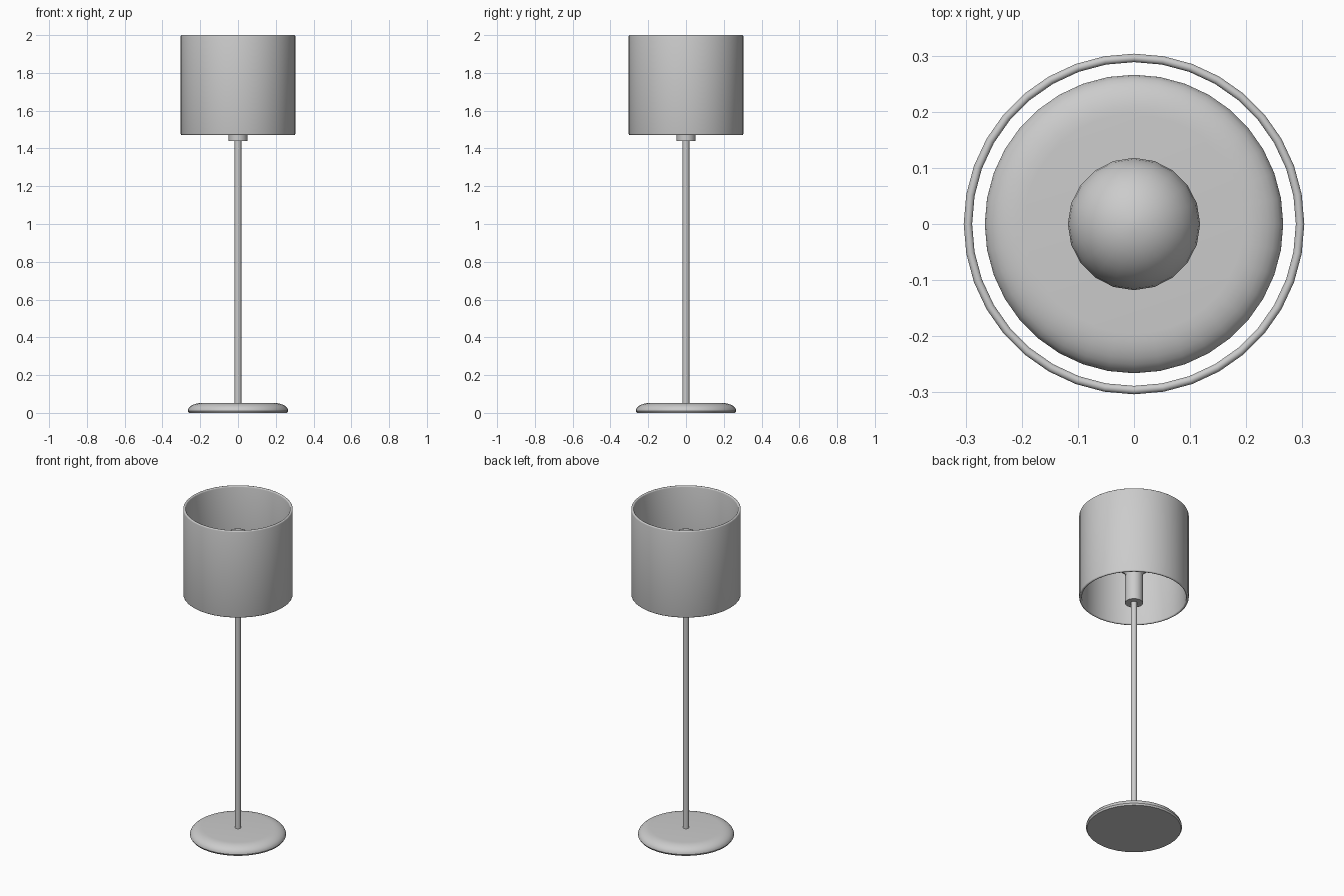
import bpy, bmesh
from math import sin, cos, pi, radians

if "Cube" in bpy.data.objects:
    bpy.data.objects.remove(bpy.data.objects["Cube"])


def lathe(name, profile, sides, closed=False):
    """Revolve (radius, z) points about the z axis."""
    bm = bmesh.new()
    rings = []
    for r, z in profile:
        if r < 1e-6:
            rings.append([bm.verts.new((0, 0, z))] * sides)
        else:
            rings.append([bm.verts.new((r * cos(2 * pi * i / sides), r * sin(2 * pi * i / sides), z))
                          for i in range(sides)])
    pairs = list(zip(rings, rings[1:]))
    if closed:
        pairs.append((rings[-1], rings[0]))
    for a, b in pairs:
        for i in range(sides):
            j = (i + 1) % sides
            bm.faces.new(list(dict.fromkeys((a[i], a[j], b[j], b[i]))))
    bmesh.ops.recalc_face_normals(bm, faces=bm.faces)
    mesh = bpy.data.meshes.new(name)
    bm.to_mesh(mesh)
    bm.free()
    obj = bpy.data.objects.new(name, mesh)
    bpy.context.collection.objects.link(obj)
    bpy.ops.object.select_all(action='DESELECT')
    obj.select_set(True)
    bpy.context.view_layer.objects.active = obj
    bpy.ops.object.shade_smooth_by_angle(angle=radians(40))
    return obj


def arc(r, z, rx, rz, a0, a1, n):
    """Elliptical arc of profile points, angles in degrees."""
    angles = [radians(a0 + (a1 - a0) * i / n) for i in range(n + 1)]
    return [(r + rx * cos(a), z + rz * sin(a)) for a in angles]


# Rounded disc base with flat underside
lathe("base", [(0, 0), (0.26, 0)] + arc(0.195, 0.01, 0.071, 0.042, 0, 90, 7) + [(0, 0.052)], 36)

# Slim pole
lathe("pole", [(0, 0.04), (0.018, 0.04), (0.018, 1.46), (0, 1.46)], 16)

# Bulb socket
lathe("socket", [(0, 1.44), (0.05, 1.44), (0.05, 1.61), (0, 1.61)], 20)

# Globe bulb with a short neck
lathe("bulb", [(0, 1.59), (0.045, 1.59), (0.048, 1.62)]
      + arc(0, 1.745, 0.118, 0.118, -60, 84, 14) + [(0, 1.863)], 20)

# Open drum shade, a thin wall with rounded lips
lathe("shade", arc(0.296, 1.993, 0.0075, 0.0075, 0, 180, 6)
      + arc(0.296, 1.478, 0.0075, 0.0075, 180, 360, 6), 36, closed=True)
